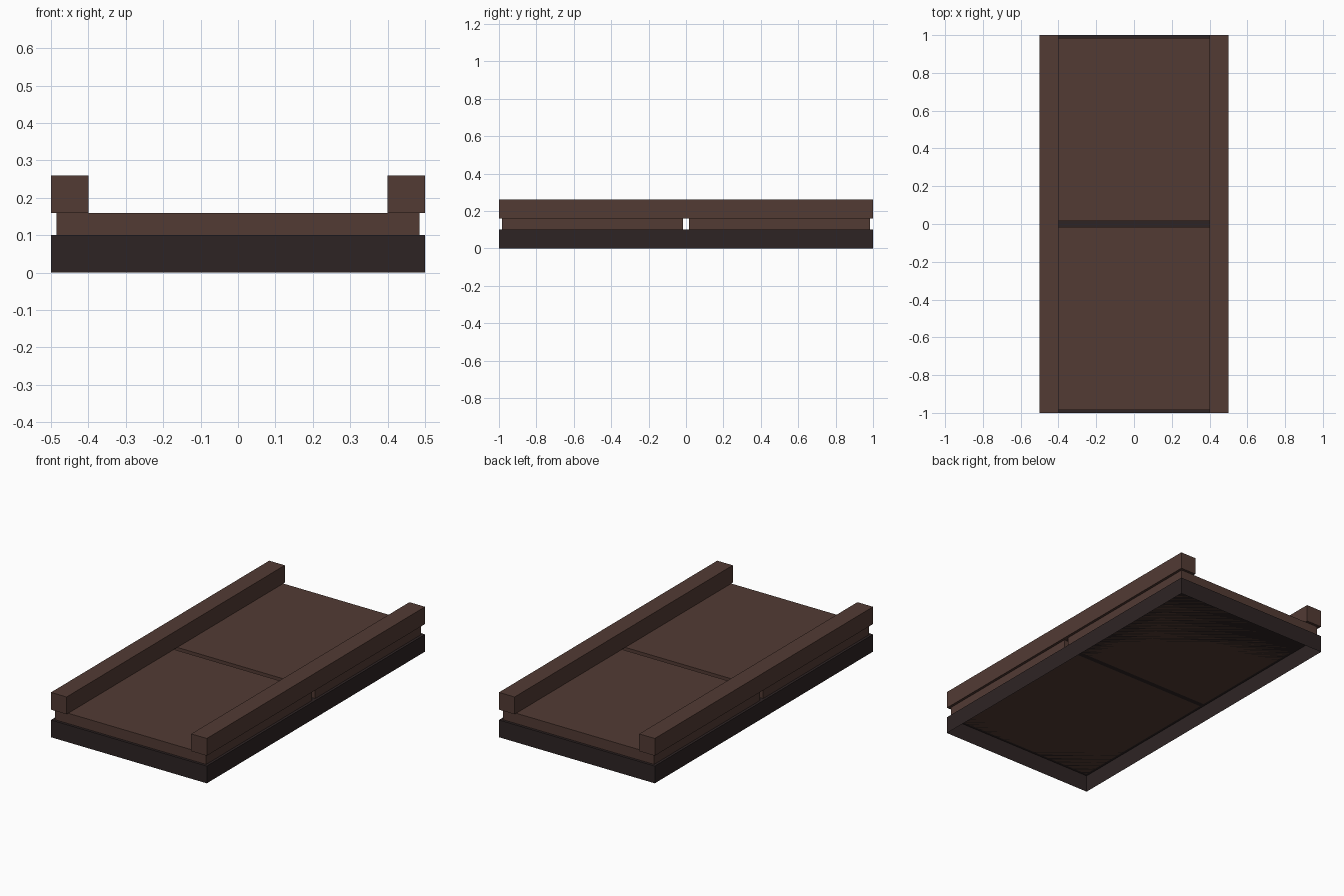
import bpy
import bmesh

if "Cube" in bpy.data.objects:
    bpy.data.objects.remove(bpy.data.objects["Cube"])


def material(name, rgb):
    mat = bpy.data.materials.new(name)
    mat.diffuse_color = (*rgb, 1.0)
    mat.use_nodes = True
    mat.node_tree.nodes["Principled BSDF"].inputs["Base Color"].default_value = mat.diffuse_color
    return mat


brown = material("brown wood", (0.085, 0.043, 0.034))
dark = material("dark wood", (0.027, 0.0175, 0.0175))


def box(name, low, high, mat, open_bottom=False):
    """Axis-aligned box between two corners, optionally without its underside."""
    bm = bmesh.new()
    bmesh.ops.create_cube(bm, size=1.0)
    for v in bm.verts:
        v.co = [(a + b) / 2 + c * (b - a) for a, b, c in zip(low, high, v.co)]
    bm.normal_update()
    if open_bottom:
        under = [f for f in bm.faces if f.normal.z < -0.5]
        bmesh.ops.delete(bm, geom=under, context='FACES_ONLY')
    mesh = bpy.data.meshes.new(name)
    bm.to_mesh(mesh)
    bm.free()
    mesh.materials.append(mat)
    obj = bpy.data.objects.new(name, mesh)
    bpy.context.collection.objects.link(obj)
    return obj


# Hollow base, open underneath
box("base", (-0.5, -1, 0), (0.5, 1, 0.1), dark, open_bottom=True)

# Two deck panels with a narrow gap between them
for label, y in (("front", -0.5), ("back", 0.5)):
    box(label + "_deck_panel", (-0.485, y - 0.485, 0.1), (0.485, y + 0.485, 0.16), brown)

# Side rails running the full length
for label, x in (("left", -0.45), ("right", 0.45)):
    box(label + "_rail", (x - 0.05, -1, 0.16), (x + 0.05, 1, 0.26), brown)
